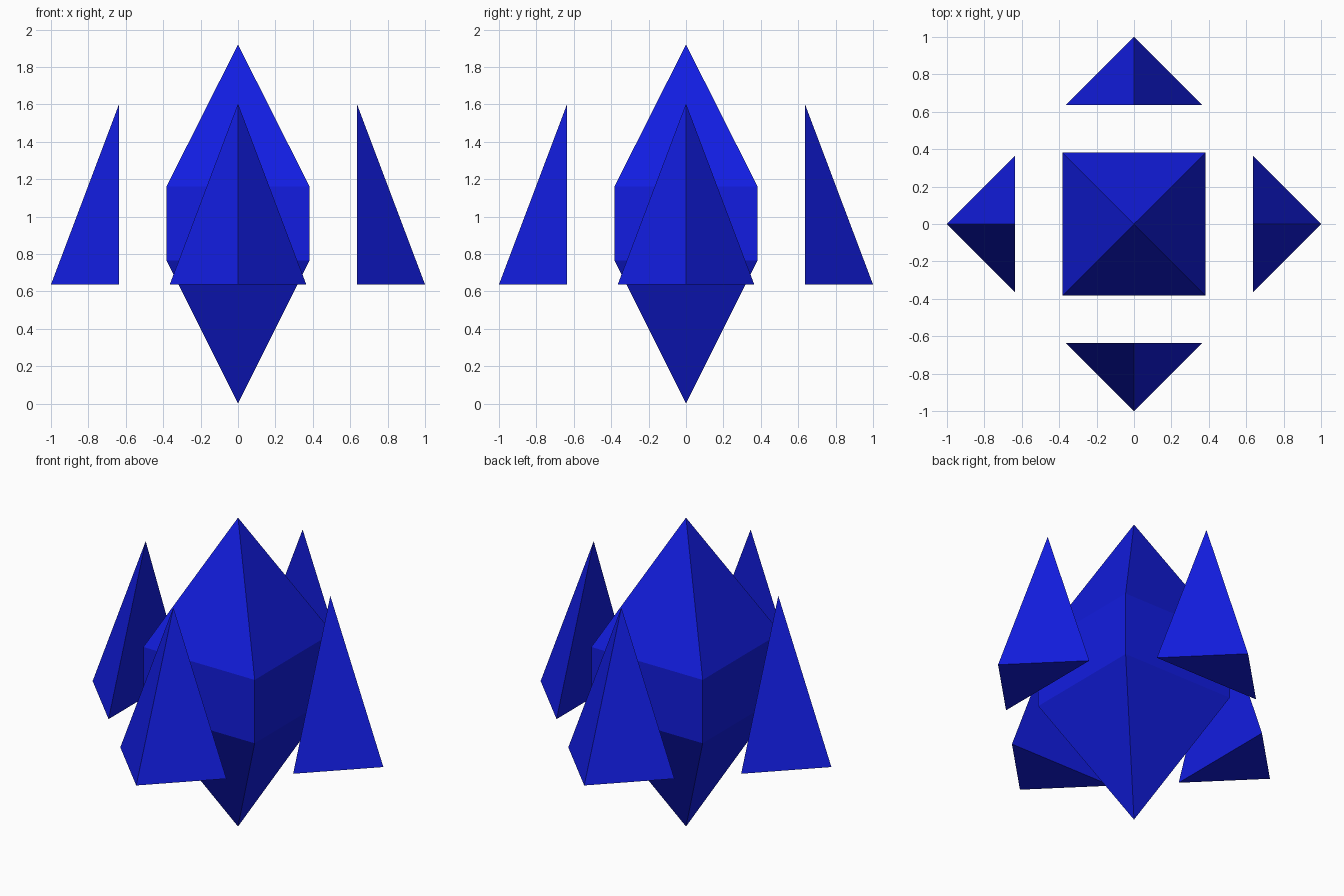
import bpy
import bmesh
from math import pi
from mathutils import Matrix, Vector

if "Cube" in bpy.data.objects:
    bpy.data.objects.remove(bpy.data.objects["Cube"])

blue = bpy.data.materials.new("crystal_blue")
blue.diffuse_color = (0.006, 0.012, 0.75, 1)
blue.use_nodes = True
blue.node_tree.nodes["Principled BSDF"].inputs["Base Color"].default_value = blue.diffuse_color


def hull_object(name, points, turn=0.0):
    """Flat-faced convex solid around the points, turned about z."""
    bm = bmesh.new()
    for p in points:
        bm.verts.new(Matrix.Rotation(turn, 3, 'Z') @ Vector(p))
    bmesh.ops.convex_hull(bm, input=bm.verts[:])
    bmesh.ops.dissolve_limit(bm, angle_limit=0.01, verts=bm.verts[:], edges=bm.edges[:])
    bmesh.ops.recalc_face_normals(bm, faces=bm.faces[:])
    mesh = bpy.data.meshes.new(name)
    bm.to_mesh(mesh)
    bm.free()
    mesh.materials.append(blue)
    obj = bpy.data.objects.new(name, mesh)
    bpy.context.collection.objects.link(obj)
    return obj


# Central crystal: square prism with a pyramid at each end
half = 0.383
rings = [(x, y, z) for z in (0.766, 1.16) for x in (-half, half) for y in (-half, half)]
hull_object("core_crystal", rings + [(0, 0, 0), (0, 0, 1.92)])

# Four floating shards, flat upright side facing the core
shard = [(0.635, -0.365, 0.637), (0.635, 0.365, 0.637), (1, 0, 0.637), (0.635, 0, 1.604)]
for i, side in enumerate(("right", "back", "left", "front")):
    hull_object(side + "_shard", shard, i * pi / 2)
